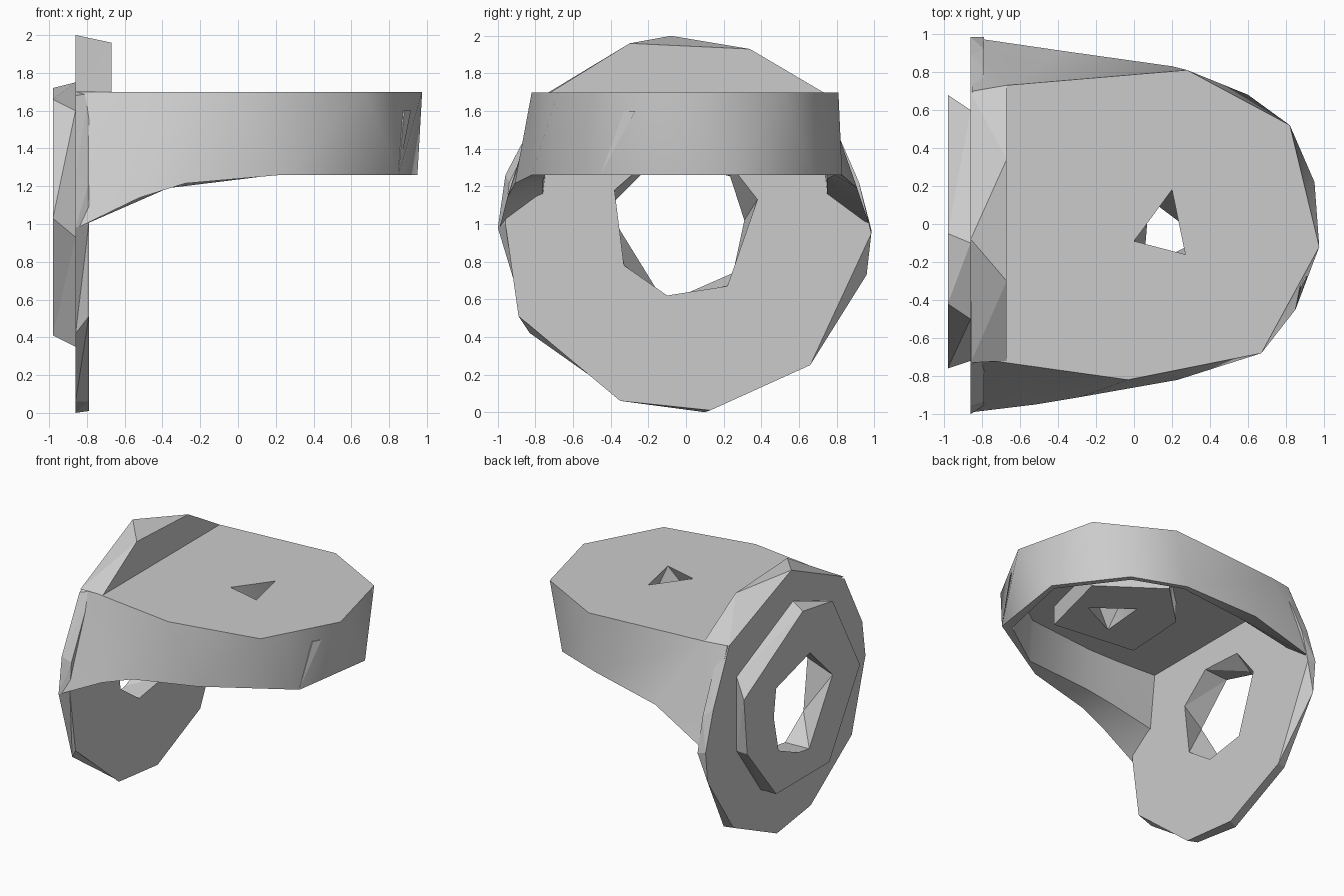
import bpy
import bmesh

cube = bpy.data.objects.get("Cube")
if cube:
    bpy.data.objects.remove(cube, do_unlink=True)

grey = bpy.data.materials.new("plain grey")
grey.use_nodes = True
grey.diffuse_color = (0.6, 0.6, 0.6, 1)
grey.node_tree.nodes["Principled BSDF"].inputs["Base Color"].default_value = (0.6, 0.6, 0.6, 1)


def side_ring(bm, x, outline):
    """Loop of (y, z) points standing at one x."""
    return [bm.verts.new((x, y, z)) for y, z in outline]


def flat_ring(bm, z, outline):
    """Loop of (x, y) points lying at one height."""
    return [bm.verts.new((x, y, z)) for x, y in outline]


def strip(bm, a, b, closed=True, flipped=()):
    """Triangulated wall between two loops; flipped panels use the other diagonal."""
    count = len(a)
    for i in range(count if closed else count - 1):
        j = (i + 1) % count
        if i in flipped:
            bm.faces.new((a[i], a[j], b[i]))
            bm.faces.new((a[j], b[j], b[i]))
        else:
            bm.faces.new((a[i], a[j], b[j]))
            bm.faces.new((a[i], b[j], b[i]))


def fill(bm, *rings):
    """Flat face bounded by the first loop, with the others as holes."""
    edges = []
    for ring in rings:
        for a, b in zip(ring, ring[1:] + ring[:1]):
            edges.append(bm.edges.get((a, b)) or bm.edges.new((a, b)))
    bmesh.ops.triangle_fill(bm, edges=edges, use_beauty=True)


def finish(bm, name, smooth=None):
    """Turn the bmesh into a named, coloured object."""
    bmesh.ops.recalc_face_normals(bm, faces=bm.faces[:])
    mesh = bpy.data.meshes.new(name)
    bm.to_mesh(mesh)
    bm.free()
    mesh.materials.append(grey)
    obj = bpy.data.objects.new(name, mesh)
    bpy.context.collection.objects.link(obj)
    if smooth:
        bpy.ops.object.select_all(action="DESELECT")
        obj.select_set(True)
        bpy.context.view_layer.objects.active = obj
        bpy.ops.object.shade_smooth_by_angle(angle=smooth)
    return obj


def hull(name, points):
    bm = bmesh.new()
    for p in points:
        bm.verts.new(p)
    bmesh.ops.convex_hull(bm, input=bm.verts[:])
    return finish(bm, name)


# Upright disc with raised collar and a through hole
disc_inner = [(.13, .01), (.66, .25), (.985, .95), (.92, 1.22), (.82, 1.45), (.69, 1.7),
              (-.08, 1.98), (-.7, 1.69), (-.94, 1.22), (-.96, 1), (-.89, .51), (-.35, .06)]
disc_outer = [(.1, 0), (.64, .25), (.96, .73), (.985, .97), (.89, 1.27), (.69, 1.7),
              (-.08, 2), (-.74, 1.68), (-.96, 1.26), (-1, .98), (-.83, .42), (-.32, .06)]
collar_base = [(-.1, 1.75), (-.5, 1.6), (-.72, .93), (-.4, .35), (.3, .42), (.6, .84), (.6, 1.42)]
collar_face = [(-.05, 1.72), (-.42, 1.66), (-.76, 1.03), (-.38, .41), (.28, .41), (.64, .86), (.68, 1.3)]
hole_face = [(-.14, 1.36), (-.42, 1.08), (-.13, .61), (0, .63), (.25, .74), (.31, 1.02), (.28, 1.24)]
hole_inner = [(-.15, 1.38), (-.38, 1.18), (-.33, .78), (-.1, .62), (.22, .67), (.38, 1.13), (.2, 1.36)]

bm = bmesh.new()
inner = side_ring(bm, -.79, disc_inner)
outer = side_ring(bm, -.86, disc_outer)
base = side_ring(bm, -.86, collar_base)
face = side_ring(bm, -.98, collar_face)
bore_face = side_ring(bm, -.98, hole_face)
bore_inner = side_ring(bm, -.79, hole_inner)
strip(bm, inner, outer)
strip(bm, base, face)
strip(bm, bore_face, bore_inner)
fill(bm, inner, bore_inner)
fill(bm, outer, base)
fill(bm, face, bore_face)
finish(bm, "collared_disc")

# Hollow hood: skirt, ceiling, hanging hub and small opening
BACK, TOP, RIM, CEILING, HUB = -.85, 1.7, 1.26, 1.58, 1.43
top_outline = [(BACK, .7), (-.67, .73), (.28, .81), (.82, .52), (.975, -.12),
               (.67, -.68), (-.03, -.82), (-.35, -.775), (-.67, -.73), (BACK, -.7)]
rim_outline = [(BACK, .98), (-.37, .91), (.2, .83), (.6, .68), (.95, .22),
               (.85, -.45), (.23, -.82), (-.28, -.91), (-.52, -.95), (BACK, -.99)]
lip_outline = [(BACK, .75), (-.37, .75), (.2, .79), (.57, .65), (.91, .2),
               (.78, -.42), (.38, -.7), (-.2, -.75), (-.45, -.76), (BACK, -.76)]
ceiling_outline = [(BACK, .7), (-.37, .73), (.2, .76), (.57, .6), (.86, .2),
                   (.73, -.42), (.38, -.67), (-.2, -.73), (-.45, -.73), (BACK, -.71)]
hub_outline = [(-.28, -.34), (.39, -.42), (.54, .18), (.09, .5), (-.25, .17)]
opening_top = [(0, -.09), (.2, .18), (.27, -.16)]
opening_low = [(.05, -.23), (.08, .13), (.36, -.08)]

bm = bmesh.new()
top = flat_ring(bm, TOP, top_outline)
rim = flat_ring(bm, RIM, rim_outline)
lip = flat_ring(bm, RIM, lip_outline)
ceiling = flat_ring(bm, CEILING, ceiling_outline)
hub_root = flat_ring(bm, CEILING, hub_outline)
hub_end = flat_ring(bm, HUB, hub_outline)
hole_top = flat_ring(bm, TOP, opening_top)
hole_low = flat_ring(bm, HUB, opening_low)
# The skirt sweeps down towards the disc
for ring, drops in ((rim, {0: .28, 1: .07, -3: .045, -2: .12, -1: .28}),
                    (lip, {0: .11, 1: .02, -2: .03, -1: .11})):
    for k, drop in drops.items():
        ring[k].co.z -= drop
strip(bm, top, rim, closed=False, flipped=(0,))
strip(bm, rim, lip, closed=False)
strip(bm, lip, ceiling, closed=False)
strip(bm, hub_root, hub_end)
strip(bm, hole_top, hole_low)
fill(bm, top, hole_top)
fill(bm, ceiling, hub_root)
fill(bm, hub_end, hole_low)
fill(bm, [top[0], rim[0], lip[0], ceiling[0], ceiling[-1], lip[-1], rim[-1], top[-1]])
finish(bm, "hood", smooth=.85)

# Thickened crest of the disc above the hood
crest = [(-.67, y, z) for y, z in ((.73, TOP), (.34, 1.93), (-.3, 1.96), (-.72, TOP))]
crest += [(-.859, y, z) for y, z in ((.69, TOP), (-.08, 2), (-.73, TOP))]
hull("disc_crest", crest)

# Small sliver standing proud of the skirt
hull("skirt_sliver", [(.85, -.45, 1.27), (.88, -.33, 1.6), (.915, -.27, 1.6), (.84, -.33, 1.6)])
